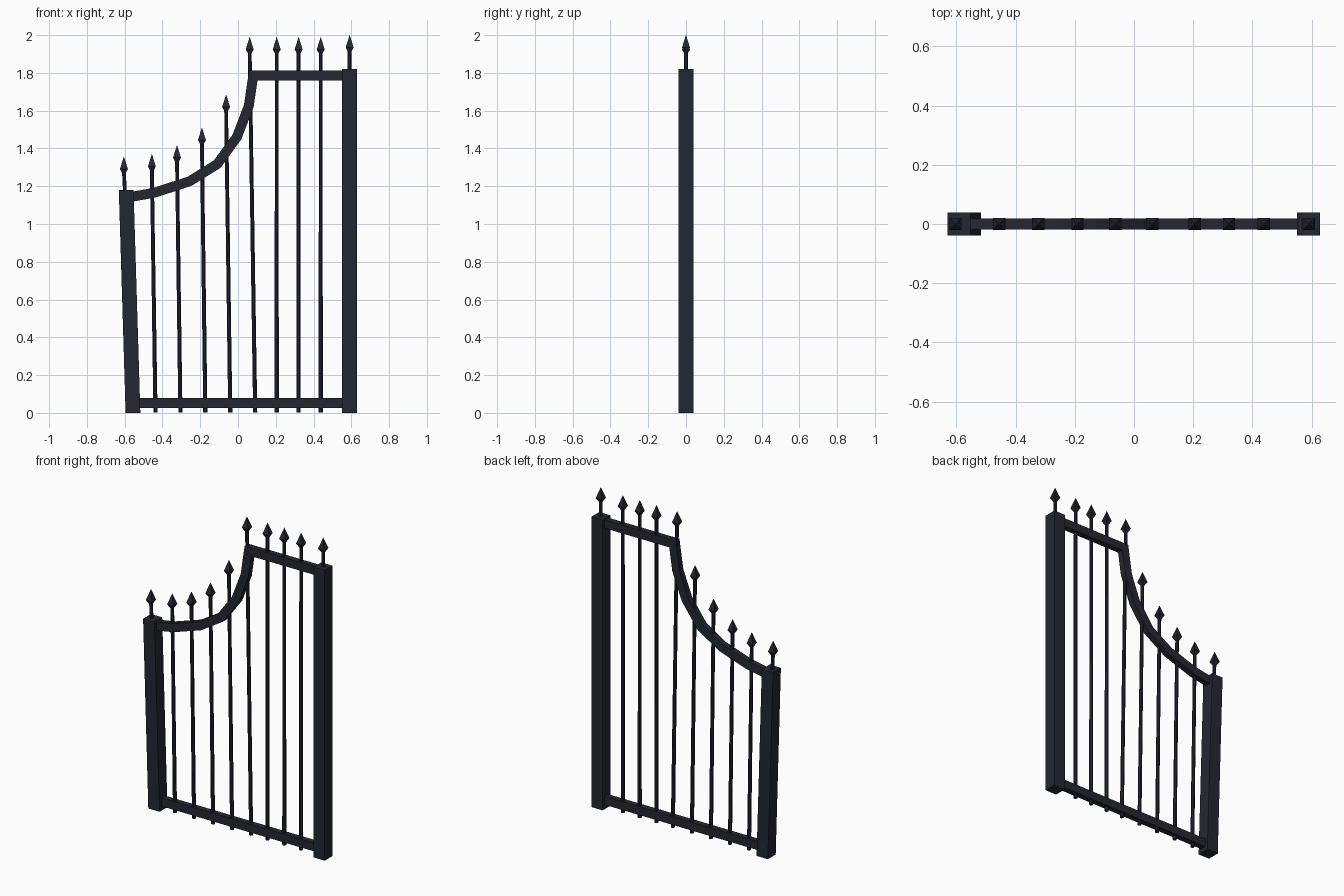
import bpy, bmesh
from mathutils import Vector

if "Cube" in bpy.data.objects:
    bpy.data.objects.remove(bpy.data.objects["Cube"])

iron = bpy.data.materials.new("dark_iron")
iron.diffuse_color = (0.018, 0.020, 0.032, 1)
iron.use_nodes = True
iron.node_tree.nodes["Principled BSDF"].inputs["Base Color"].default_value = iron.diffuse_color


def skin(name, rings):
    """Loft closed rings of equal length and cap both ends."""
    bm = bmesh.new()
    loops = [[bm.verts.new(p) for p in r] for r in rings]
    n = len(loops[0])
    for a, b in zip(loops, loops[1:]):
        for i in range(n):
            j = (i + 1) % n
            bm.faces.new((a[i], a[j], b[j], b[i]))
    bm.faces.new(loops[0])
    bm.faces.new(loops[-1])
    bmesh.ops.remove_doubles(bm, verts=bm.verts, dist=1e-5)
    bmesh.ops.recalc_face_normals(bm, faces=bm.faces)
    mesh = bpy.data.meshes.new(name)
    bm.to_mesh(mesh)
    bm.free()
    mesh.materials.append(iron)
    ob = bpy.data.objects.new(name, mesh)
    bpy.context.collection.objects.link(ob)
    return ob


def square(x, z, h):
    return [(x + sx * h, sy * h, z) for sx, sy in ((-1, -1), (1, -1), (1, 1), (-1, 1))]


def octagon(x, z, r):
    c = r * 0.41
    return [(x + a, b, z) for a, b in ((r, -c), (r, c), (c, r), (-c, r),
                                       (-r, c), (-r, -c), (-c, -r), (c, -r))]


def strip(name, path, w, d):
    """Rectangular rail following an x-z path with mitred joints."""
    pts = [Vector(p) for p in path]
    rings = []
    for i, p in enumerate(pts):
        t0 = (p - pts[i - 1]).normalized() if i else (pts[1] - p).normalized()
        t1 = (pts[i + 1] - p).normalized() if i < len(pts) - 1 else t0
        t = (t0 + t1).normalized()
        o = Vector((-t.y, t.x)) * w / t.dot(t0)
        rings.append([((p + o * s).x, y * d, (p + o * s).y)
                      for s, y in ((1, -1), (1, 1), (-1, 1), (-1, -1))])
    return skin(name, rings)


def spear(name, x, tip):
    skin(name, [square(x, tip - 0.09, 0.008), square(x, tip - 0.066, 0.021),
                square(x, tip, 0.0005)])


# posts: the left one leans outwards
skin("right_post", [square(0.59, 0, 0.039), square(0.59, 1.82, 0.039)])
skin("left_post", [square(-0.556, 0, 0.039), square(-0.592, 1.18, 0.039)])

# rails
strip("bottom_rail", [(-0.55, 0.053), (0.57, 0.053)], 0.026, 0.0185)
strip("curved_top_rail", [(-0.575, 1.142), (-0.44, 1.166), (-0.255, 1.227), (-0.11, 1.317),
                          (-0.006, 1.46), (0.057, 1.624), (0.081, 1.787), (0.57, 1.787)],
      0.026, 0.0185)

# bars with spear heads: bottom x, top x, tip height
bars = [(-0.437, -0.456, 1.37), (-0.305, -0.323, 1.417), (-0.173, -0.191, 1.51),
        (-0.041, -0.063, 1.685), (0.091, 0.062, 1.99),
        (0.205, 0.205, 1.99), (0.321, 0.321, 1.99), (0.438, 0.438, 1.99)]
for i, (xb, xt, tip) in enumerate(bars):
    skin(f"bar_{i}", [octagon(xb, 0.003, 0.011), octagon(xt, tip - 0.08, 0.01)])
    spear(f"spear_head_{i}", xt, tip)

# post finials
for side, xb, xt, base, tip in (("left", -0.598, -0.604, 1.16, 1.357),
                                ("right", 0.591, 0.591, 1.80, 2.0)):
    skin(f"{side}_finial_stem", [octagon(xb, base, 0.01), octagon(xt, tip - 0.08, 0.01)])
    spear(f"{side}_finial_head", xt, tip)
